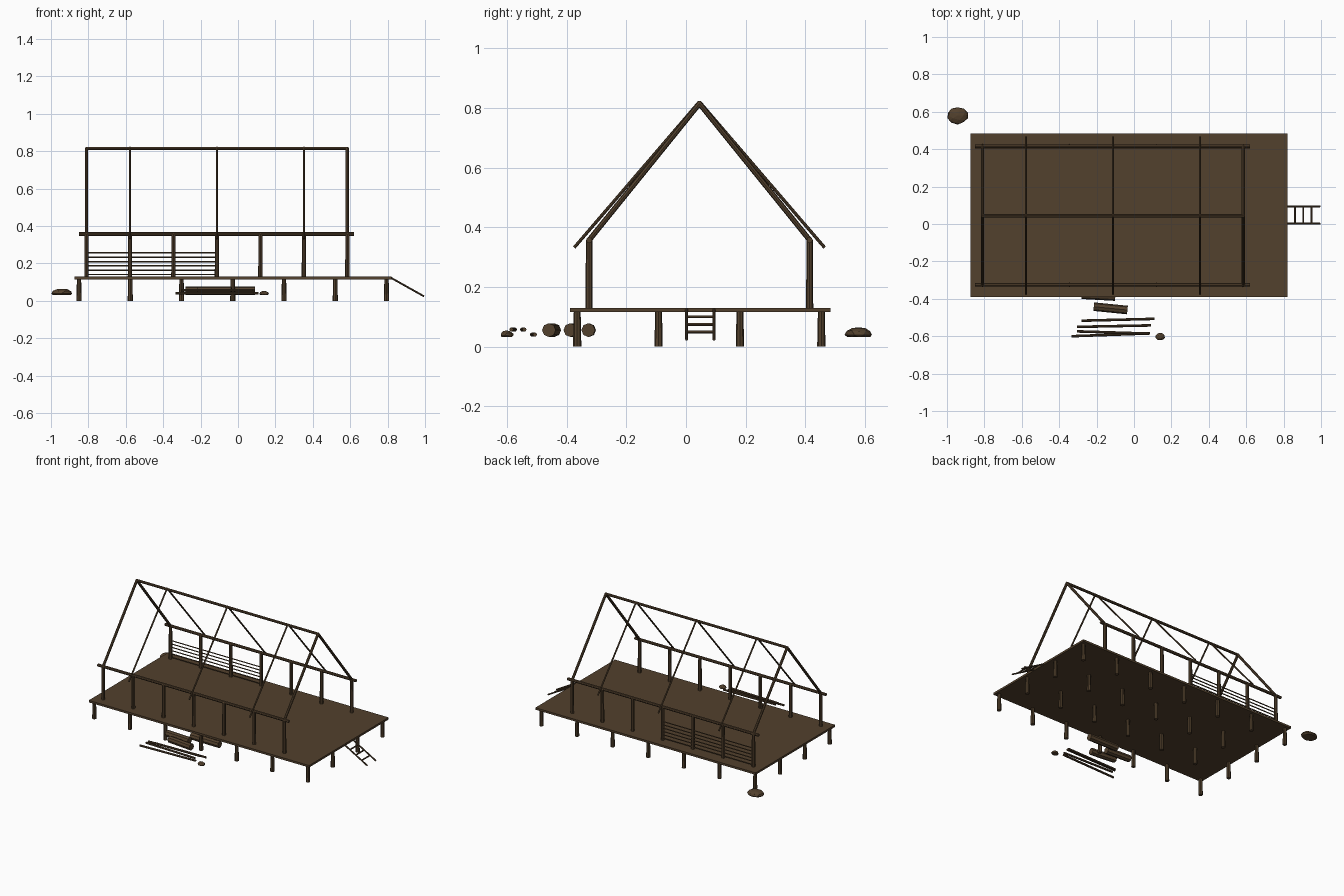
import bpy, bmesh, random
from mathutils import Vector

random.seed(4)
cube = bpy.data.objects.get("Cube")
if cube:
    bpy.data.objects.remove(cube)

wood = bpy.data.materials.new("weathered brown wood")
wood.use_nodes = True
colour = (0.085, 0.052, 0.026, 1)
wood.diffuse_color = colour
bsdf = next(n for n in wood.node_tree.nodes if n.type == 'BSDF_PRINCIPLED')
bsdf.inputs["Base Color"].default_value = colour
bsdf.inputs["Roughness"].default_value = 0.9


def finish(name, bm):
    mesh = bpy.data.meshes.new(name)
    bm.to_mesh(mesh)
    bm.free()
    mesh.materials.append(wood)
    obj = bpy.data.objects.new(name, mesh)
    bpy.context.collection.objects.link(obj)
    return obj


def pole(name, start, end, r1, r2=None, sides=8):
    """Round timber running from start to end."""
    a, b = Vector(start), Vector(end)
    bm = bmesh.new()
    bmesh.ops.create_cone(bm, cap_ends=True, segments=sides, radius1=r1,
                          radius2=r1 if r2 is None else r2, depth=(b - a).length)
    obj = finish(name, bm)
    obj.rotation_mode = 'QUATERNION'
    obj.rotation_quaternion = (b - a).to_track_quat('Z', 'Y')
    obj.location = (a + b) / 2
    return obj


def rock(name, centre, size):
    """Faceted stone with a flat underside."""
    bm = bmesh.new()
    bmesh.ops.create_icosphere(bm, subdivisions=2, radius=1)
    for v in bm.verts:
        v.co *= random.uniform(0.88, 1.0)
        v.co.z = max(v.co.z, -0.25)
        v.co = Vector(centre) + Vector(v.co[i] * size[i] for i in range(3))
    return finish(name, bm)


# Raised deck
bm = bmesh.new()
bmesh.ops.create_cube(bm, size=1)
for v in bm.verts:
    v.co = Vector((v.co.x * 1.695 - 0.0275, v.co.y * 0.875 + 0.0475, v.co.z * 0.014 + 0.122))
finish("deck", bm)

# Stilts in a grid beneath the deck
for i in range(7):
    for j in range(4):
        x, y = -0.85 + i * 0.274, -0.365 + j * 0.273
        pole("stilt", (x, y, 0), (x, y, 0.118), 0.014, 0.0115)

# Wall posts and the plates that rest on them
MID, HALF, PLATE, RIDGE = 0.045, 0.37, 0.357, 0.815
bays = [-0.81 + i * 0.2325 for i in range(7)]
for side in (-1, 1):
    y = MID + side * HALF
    for x in bays:
        pole("wall_post", (x, y, 0.125), (x, y, PLATE), 0.012, 0.011)
    pole("wall_plate", (-0.85, y, PLATE), (0.62, y, PLATE), 0.01)
    # End rafters meet the plate, inner rafters overhang it
    for x in (bays[0], bays[6]):
        pole("end_rafter", (x, y, PLATE), (x, MID, RIDGE), 0.009)
    for x in bays[1:6:2]:
        pole("inner_rafter", (x, MID + side * 0.42, 0.332), (x, MID, RIDGE + 0.006), 0.0055)
pole("ridge_beam", (-0.815, MID, RIDGE), (0.59, MID, RIDGE), 0.009)

# Slats of the unfinished back wall
for i in range(6):
    z = 0.141 + i * 0.023
    pole("wall_slat", (bays[0], MID + HALF, z), (bays[3], MID + HALF, z), 0.004, sides=6)

# Ladder at the end of the deck
for y in (0.002, 0.094):
    pole("ladder_rail", (0.815, y, 0.125), (0.995, y, 0.024), 0.005)
for x in (0.86, 0.905, 0.95):
    z = 0.125 - (x - 0.815) * 0.56
    pole("ladder_rung", (x, 0.002, z), (x, 0.094, z), 0.005)

# Stacked logs
pole("log", (-0.215, -0.442, 0.055), (-0.035, -0.46, 0.055), 0.023)
pole("log", (-0.28, -0.378, 0.055), (-0.1, -0.388, 0.055), 0.023)
pole("log", (-0.13, -0.325, 0.055), (0.09, -0.328, 0.055), 0.023)

# Thin poles lying beside the logs
pole("loose_pole", (-0.28, -0.517, 0.04), (0.11, -0.507, 0.04), 0.007)
pole("loose_pole", (-0.305, -0.55, 0.057), (0.09, -0.542, 0.057), 0.007)
pole("loose_pole", (-0.305, -0.574, 0.057), (0.08, -0.586, 0.057), 0.007)
pole("loose_pole", (-0.335, -0.6, 0.04), (0.085, -0.585, 0.04), 0.007)

# Stones
rock("large_rock", (-0.943, 0.58, 0.039), (0.06, 0.049, 0.028))
rock("small_rock", (0.14, -0.602, 0.037), (0.027, 0.022, 0.018))
